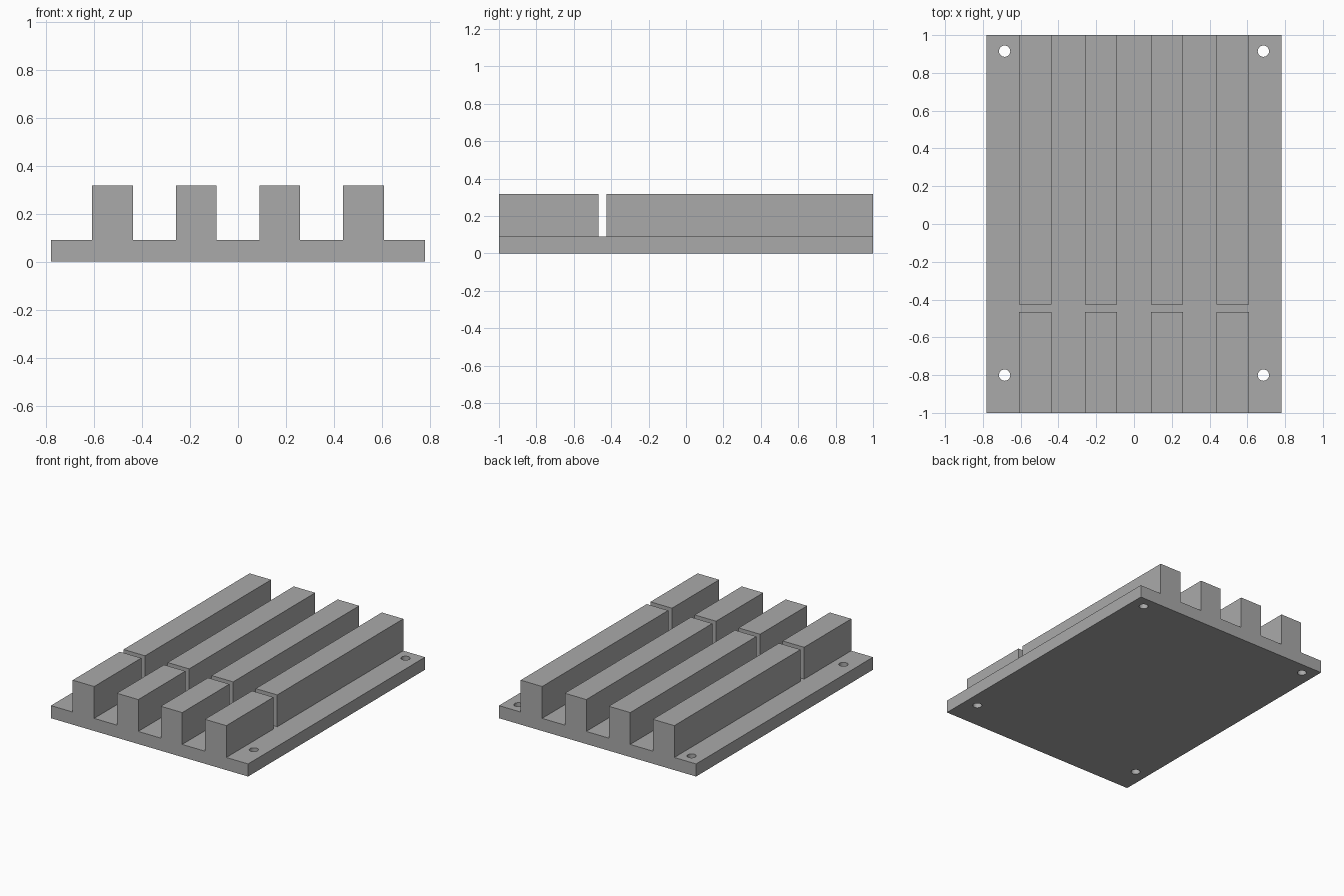
import bpy
import bmesh
import math
from mathutils import Matrix

if "Cube" in bpy.data.objects:
    bpy.data.objects.remove(bpy.data.objects["Cube"], do_unlink=True)

HALF_W, HALF_L = 0.78, 1.0
BASE_H, TOP_H = 0.09, 0.318
RIB_CENTRES = (-0.523, -0.174, 0.174, 0.523)
RIB_HALF = 0.085
SLOT = (-0.467, -0.425)
HOLE_X, HOLE_YS, HOLE_R = 0.685, (-0.8, 0.915), 0.03

grey = bpy.data.materials.new("plain grey")
grey.use_nodes = True
colour = (0.4, 0.4, 0.4, 1)
grey.diffuse_color = colour
grey.node_tree.nodes["Principled BSDF"].inputs["Base Color"].default_value = colour


def to_object(bm, name):
    bmesh.ops.recalc_face_normals(bm, faces=bm.faces[:])
    mesh = bpy.data.meshes.new(name)
    bm.to_mesh(mesh)
    bm.free()
    mesh.materials.append(grey)
    obj = bpy.data.objects.new(name, mesh)
    bpy.context.collection.objects.link(obj)
    return obj


def raise_faces(bm, faces, height):
    new = bmesh.ops.extrude_face_region(bm, geom=faces)["geom"]
    verts = [g for g in new if isinstance(g, bmesh.types.BMVert)]
    bmesh.ops.translate(bm, verts=verts, vec=(0, 0, height))
    return [g for g in new if isinstance(g, bmesh.types.BMFace)]


def is_rib(face):
    centre = face.calc_center_median()
    on_rib = any(abs(centre.x - c) < RIB_HALF for c in RIB_CENTRES)
    return on_rib and not SLOT[0] < centre.y < SLOT[1]


# Base plate, divided along the rib and slot edges
xs = [-HALF_W, *(c + s for c in RIB_CENTRES for s in (-RIB_HALF, RIB_HALF)), HALF_W]
ys = [-HALF_L, *SLOT, HALF_L]
bm = bmesh.new()
grid = [[bm.verts.new((x, y, 0)) for y in ys] for x in xs]
cells = [bm.faces.new((a[j], b[j], b[j + 1], a[j + 1]))
         for a, b in zip(grid, grid[1:]) for j in range(len(ys) - 1)]
top = raise_faces(bm, cells, BASE_H)

# Ribs, interrupted by the cross slot
raise_faces(bm, [f for f in top if is_rib(f)], TOP_H - BASE_H)
bmesh.ops.recalc_face_normals(bm, faces=bm.faces[:])
bmesh.ops.dissolve_limit(bm, angle_limit=math.radians(1),
                         verts=bm.verts[:], edges=bm.edges[:])
plate = to_object(bm, "ribbed_plate")

# Four screw holes through the plate
bm = bmesh.new()
for x in (-HOLE_X, HOLE_X):
    for y in HOLE_YS:
        bmesh.ops.create_cone(bm, cap_ends=True, segments=32, radius1=HOLE_R,
                              radius2=HOLE_R, depth=BASE_H * 3,
                              matrix=Matrix.Translation((x, y, BASE_H / 2)))
cutter = to_object(bm, "screw_hole_cutter")
cutter.hide_render = True
cutter.hide_set(True)

holes = plate.modifiers.new("screw holes", 'BOOLEAN')
holes.operation = 'DIFFERENCE'
holes.solver = 'EXACT'
holes.object = cutter
bpy.context.view_layer.objects.active = plate
plate.select_set(True)
bpy.ops.object.modifier_apply(modifier=holes.name)
bpy.data.objects.remove(cutter, do_unlink=True)
bpy.ops.object.shade_smooth_by_angle(angle=math.radians(30))
